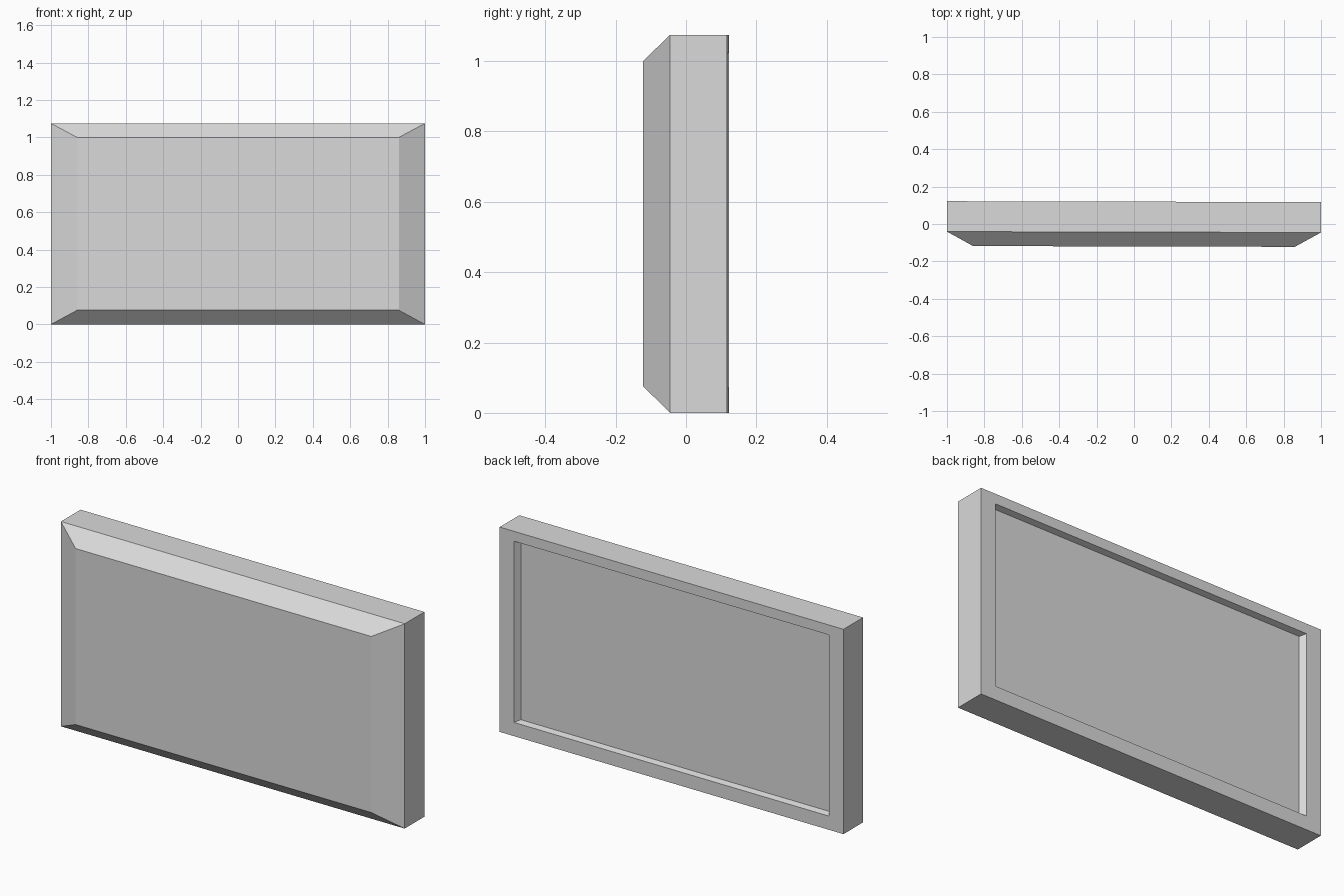
import bpy
import bmesh

cube = bpy.data.objects.get("Cube")
if cube:
    bpy.data.objects.remove(cube, do_unlink=True)

grey = bpy.data.materials.new("light_grey")
grey.use_nodes = True
colour = (0.7, 0.7, 0.7, 1.0)
grey.diffuse_color = colour
grey.node_tree.nodes["Principled BSDF"].inputs["Base Color"].default_value = colour


def ring(bm, half_width, bottom, top, y):
    """Rectangular loop of vertices facing the front."""
    corners = ((-half_width, bottom), (half_width, bottom),
               (half_width, top), (-half_width, top))
    return [bm.verts.new((x, y, z)) for x, z in corners]


# Panel: bevelled front, straight sides, rim and shallow tapered recess
sections = [
    (0.86, 0.076, 1.0, -0.12),      # front face
    (1.0, 0.0, 1.075, -0.043),      # bevel edge
    (1.0, 0.0, 1.075, 0.1195),      # back rim, outer
    (0.916, 0.072, 1.023, 0.1195),  # back rim, inner
    (0.898, 0.08, 1.015, 0.0895),   # recess floor
]
bm = bmesh.new()
rings = [ring(bm, *section) for section in sections]
for a, b in zip(rings, rings[1:]):
    for i in range(4):
        j = (i + 1) % 4
        bm.faces.new((a[i], b[i], b[j], a[j]))
bm.faces.new(rings[0])
bm.faces.new(list(reversed(rings[-1])))
bmesh.ops.recalc_face_normals(bm, faces=bm.faces)

mesh = bpy.data.meshes.new("bevelled_panel")
bm.to_mesh(mesh)
bm.free()
mesh.materials.append(grey)
panel = bpy.data.objects.new("bevelled_panel", mesh)
bpy.context.collection.objects.link(panel)

# The panel is turned very slightly about the vertical
panel.rotation_euler.z = -0.0024
